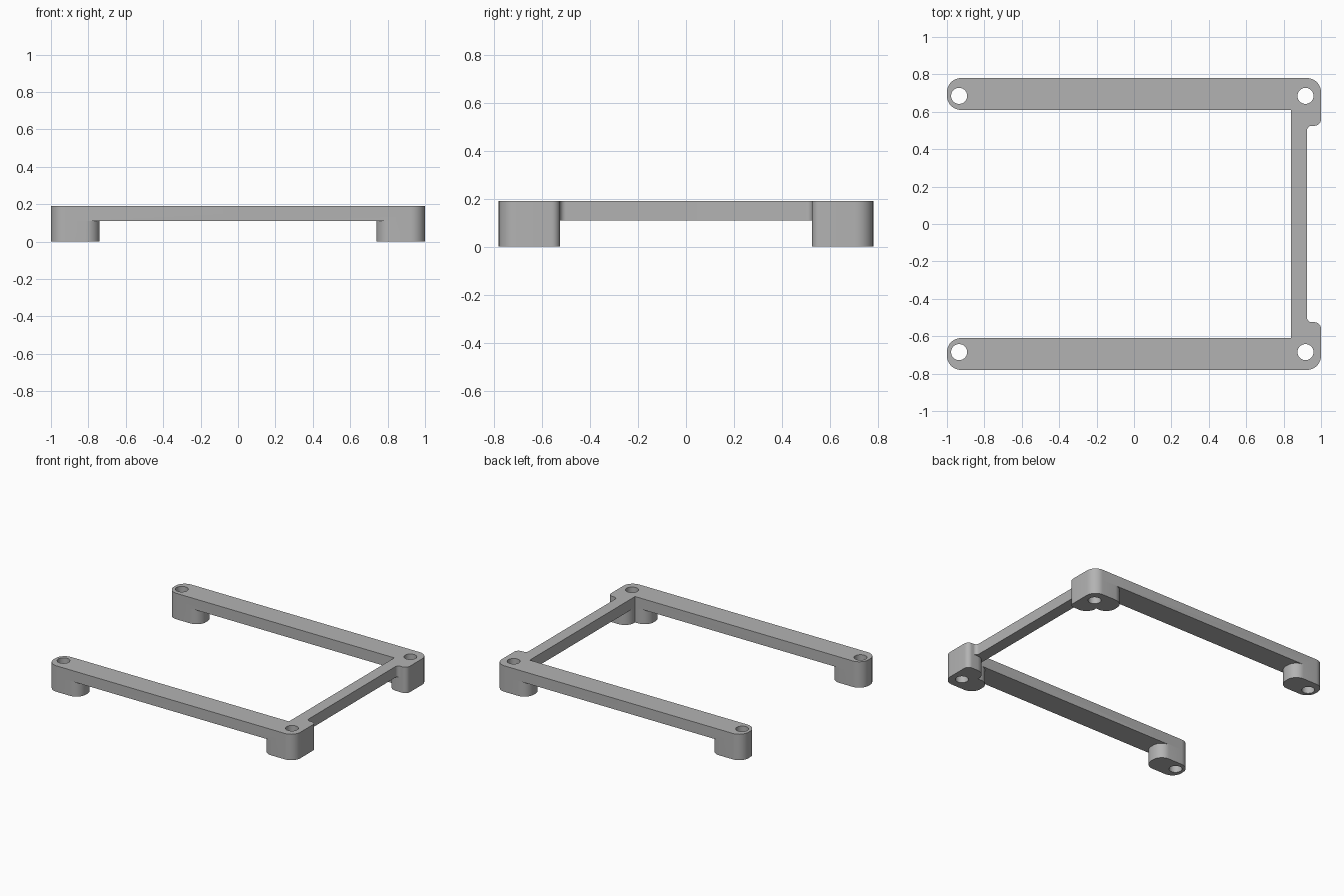
import bpy, bmesh, math
from mathutils import Vector

cube = bpy.data.objects.get("Cube")
if cube:
    bpy.data.objects.remove(cube, do_unlink=True)

BAR_BOTTOM, TOP = 0.11, 0.19
R = 0.075        # main corner radius
SMALL = 0.035    # tab corner radius

grey = bpy.data.materials.new("plain grey")
grey.use_nodes = True
grey.diffuse_color = (0.45, 0.45, 0.45, 1)
grey.node_tree.nodes["Principled BSDF"].inputs["Base Color"].default_value = grey.diffuse_color


def rounded(corners, steps=10):
    """Outline with every (x, y, radius) right-angle corner turned into an arc."""
    pts = []
    for i, (x, y, r) in enumerate(corners):
        p = Vector((x, y))
        if r == 0:
            pts.append(p)
            continue
        a = (Vector(corners[i - 1][:2]) - p).normalized() * r
        b = (Vector(corners[(i + 1) % len(corners)][:2]) - p).normalized() * r
        for k in range(steps + 1):
            t = k / steps * math.pi / 2
            pts.append(p + a * (1 - math.sin(t)) + b * (1 - math.cos(t)))
    return pts


def prism(name, outline, z0, z1):
    bm = bmesh.new()
    face = bm.faces.new([bm.verts.new((p.x, p.y, z0)) for p in outline])
    ext = bmesh.ops.extrude_face_region(bm, geom=[face])
    top = [v for v in ext["geom"] if isinstance(v, bmesh.types.BMVert)]
    bmesh.ops.translate(bm, verts=top, vec=(0, 0, z1 - z0))
    bmesh.ops.recalc_face_normals(bm, faces=bm.faces)
    mesh = bpy.data.meshes.new(name)
    bm.to_mesh(mesh)
    bm.free()
    mesh.materials.append(grey)
    obj = bpy.data.objects.new(name, mesh)
    bpy.context.collection.objects.link(obj)
    return obj


def combine(target, tool, operation):
    mod = target.modifiers.new(operation, "BOOLEAN")
    mod.operation, mod.solver, mod.object = operation, "EXACT", tool
    bpy.context.view_layer.objects.active = target
    bpy.ops.object.modifier_apply(modifier=mod.name)
    bpy.data.objects.remove(tool, do_unlink=True)


def mirrored(corners):
    return [(x, -y, r) for x, y, r in reversed(corners)]


# U-shaped top frame: two long bars and a thin crossbar
half = [(0.925, 0.525, 0.025), (1, 0.525, SMALL), (1, 0.78, R),
        (-1, 0.78, R), (-1, 0.61, R), (0.84, 0.61, 0)]
frame = prism("bracket_frame", rounded(half + mirrored(half)), BAR_BOTTOM, TOP)

# Feet: rounded blocks at the free ends, L-shaped ones at the corners
end_foot = [(-0.74, 0.61, R), (-0.74, 0.78, R), (-1, 0.78, R), (-1, 0.61, R)]
corner_foot = [(1, 0.525, SMALL), (1, 0.78, R), (0.74, 0.78, R),
               (0.74, 0.61, R), (0.84, 0.61, 0), (0.84, 0.525, R)]
for foot in (end_foot, corner_foot):
    for corners in (foot, mirrored(foot)):
        combine(frame, prism("foot", rounded(corners), 0, BAR_BOTTOM), "UNION")

# Screw holes through all four feet
for x in (-0.935, 0.917):
    for y in (-0.685, 0.685):
        circle = [Vector((x + 0.043 * math.cos(k * math.tau / 40),
                          y + 0.043 * math.sin(k * math.tau / 40))) for k in range(40)]
        combine(frame, prism("hole_cutter", circle, -0.1, TOP + 0.1), "DIFFERENCE")

bpy.ops.object.select_all(action="DESELECT")
frame.select_set(True)
bpy.context.view_layer.objects.active = frame
bpy.ops.object.shade_smooth_by_angle(angle=math.radians(30))
